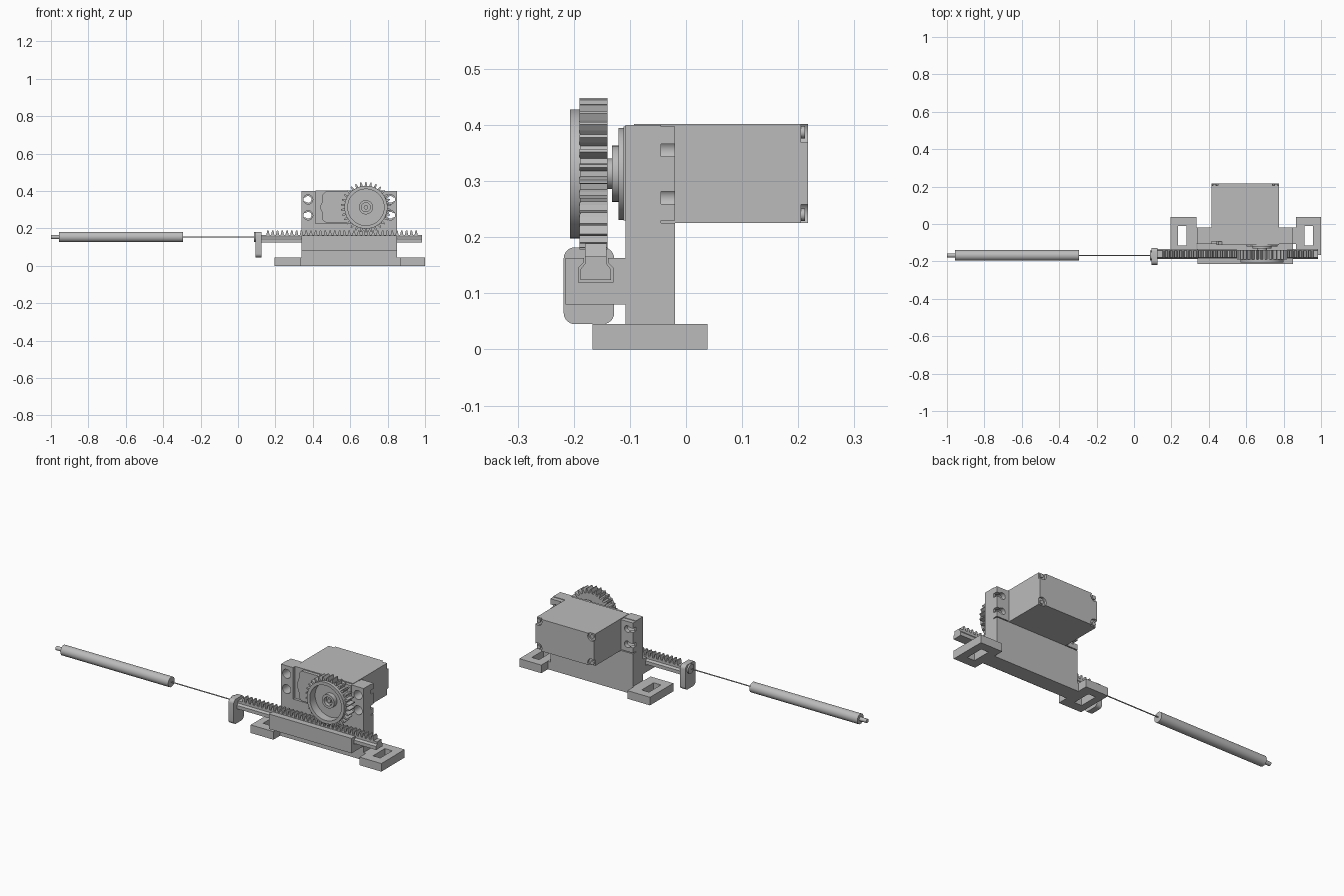
import bpy, bmesh, math
from mathutils import Vector

if "Cube" in bpy.data.objects:
    bpy.data.objects.remove(bpy.data.objects["Cube"])

grey = bpy.data.materials.new("plain grey")
grey.use_nodes = True
grey.diffuse_color = (0.5, 0.5, 0.5, 1)
grey.node_tree.nodes["Principled BSDF"].inputs["Base Color"].default_value = (0.5, 0.5, 0.5, 1)


def prism(name, points, axis, start, end):
    """Extrude a closed outline along x (points are y, z) or y (points are x, z)."""
    def place(p, t):
        return Vector((t, p[0], p[1]) if axis == "x" else (p[0], t, p[1]))
    bm = bmesh.new()
    face = bm.faces.new([bm.verts.new(place(p, start)) for p in points])
    out = bmesh.ops.extrude_face_region(bm, geom=[face])
    moved = [v for v in out["geom"] if isinstance(v, bmesh.types.BMVert)]
    bmesh.ops.translate(bm, verts=moved, vec=place((0, 0), end - start))
    bmesh.ops.recalc_face_normals(bm, faces=bm.faces)
    mesh = bpy.data.meshes.new(name)
    bm.to_mesh(mesh)
    bm.free()
    mesh.materials.append(grey)
    obj = bpy.data.objects.new(name, mesh)
    bpy.context.collection.objects.link(obj)
    return obj


def box(name, x, y, z):
    return prism(name, [(x[0], z[0]), (x[1], z[0]), (x[1], z[1]), (x[0], z[1])], "y", *y)


def arc(cx, cz, r, a, b, n):
    return [(cx + r * math.cos(math.radians(a + (b - a) * i / n)),
             cz + r * math.sin(math.radians(a + (b - a) * i / n))) for i in range(n + 1)]


def cylinder(name, centre, r, axis, start, end, n=40):
    obj = prism(name, arc(*centre, r, 0, 360, n)[:-1], axis, start, end)
    smooth(obj)
    return obj


def smooth(obj):
    bpy.ops.object.select_all(action="DESELECT")
    obj.select_set(True)
    bpy.context.view_layer.objects.active = obj
    bpy.ops.object.shade_smooth_by_angle(angle=math.radians(30))


def cut(obj, cutters):
    bpy.context.view_layer.objects.active = obj
    for c in cutters:
        c.hide_render = True
        mod = obj.modifiers.new("cut", "BOOLEAN")
        mod.operation, mod.solver, mod.object = "DIFFERENCE", "EXACT", c
        bpy.ops.object.modifier_apply(modifier=mod.name)
        bpy.data.objects.remove(c)


SCREW_Z = (0.27, 0.355)
GEAR = (0.684, 0.313)
ROD = (-0.168, 0.154)

# Slotted mounting feet
for side, x0, x1, s0 in (("right", 0.195, 0.335, 0.235), ("left", 0.865, 1.0, 0.912)):
    foot = box(side + "_foot", (x0, x1), (-0.167, 0.038), (0, 0.045))
    cut(foot, [box("slot", (s0, s0 + 0.045), (-0.115, -0.01), (-0.1, 0.1))])
box("base_strip", (0.33, 0.87), (-0.108, -0.02), (0, 0.044))

# Upright bracket with pillars beside the motor
box("bracket_wall", (0.34, 0.85), (-0.108, -0.02), (0, 0.225))
for side, x0, x1, hx in (("right", 0.34, 0.415, 0.375), ("left", 0.775, 0.85, 0.815)):
    pillar = box(side + "_pillar", (x0, x1), (-0.108, -0.045), (0.225, 0.4))
    cut(pillar, [cylinder("hole", (hx, z), 0.025, "y", -0.2, 0.1, 24) for z in SCREW_Z])
    smooth(pillar)

    # Motor mounting ears, with screw holes open to the outer edge
    ear = box(side + "_motor_ear", (x0, x1), (-0.045, -0.02), (0.23, 0.397))
    edge = (0.3, hx) if side == "right" else (hx, 0.9)
    for z in SCREW_Z:
        cut(ear, [cylinder("hole", (hx, z), 0.018, "y", -0.2, 0.1, 24),
                  box("slit", edge, (-0.2, 0.1), (z - 0.011, z + 0.011))])
    smooth(ear)

# Motor body with corner screw recesses
motor = box("motor_body", (0.415, 0.775), (-0.093, 0.217), (0.225, 0.402))
corners = [(x, z) for x in (0.43, 0.76) for z in (0.24, 0.387)]
cut(motor, [cylinder("recess", c, 0.024, "y", 0.205, 0.3, 24) for c in corners])
smooth(motor)
for c in corners:
    cylinder("motor_screw", c, 0.011, "y", 0.2, 0.212, 16)

# Motor front cover and stepped output shaft
cover = ([(0.775, 0.23), (0.775, 0.397), (0.47, 0.397), (0.452, 0.38), (0.452, 0.35)]
         + arc(0.475, 0.313, 0.035, 140, 220, 6)
         + [(0.452, 0.275), (0.452, 0.245), (0.47, 0.23)])
prism("motor_cover", cover, "y", -0.111, -0.09)
for name, r, y0, y1 in (("shaft_collar", 0.082, -0.12, -0.108),
                        ("shaft_boss", 0.05, -0.132, -0.118),
                        ("output_shaft", 0.027, -0.145, -0.13)):
    cylinder(name, GEAR, r, "y", y0, y1)

# Toothed pinion with a raised rim, dished face and hub
TEETH = 30
outline = []
for i in range(TEETH):
    for offset, r in ((-0.30, 0.111), (-0.23, 0.122), (-0.1, 0.135),
                      (0.1, 0.135), (0.23, 0.122), (0.30, 0.111)):
        a = math.tau * (i + offset) / TEETH - math.pi / 2
        outline.append((GEAR[0] + r * math.cos(a), GEAR[1] + r * math.sin(a)))
pinion = prism("pinion_gear", outline, "y", -0.19, -0.14)
cut(pinion, [cylinder("dish", GEAR, 0.097, "y", -0.3, -0.16, 48)])
rim = cylinder("gear_rim", GEAR, 0.115, "y", -0.207, -0.188, 48)
cut(rim, [cylinder("bore", GEAR, 0.097, "y", -0.3, 0, 48)])
smooth(rim)
hub = cylinder("gear_hub", GEAR, 0.038, "y", -0.185, -0.155)
cut(hub, [cylinder("bore", GEAR, 0.024, "y", -0.3, -0.165, 24)])
smooth(hub)
cylinder("hub_screw", GEAR, 0.012, "y", -0.178, -0.16, 16)

# Guide rail: a block with a dovetailed channel
guide = [(-0.215, 0.08), (-0.105, 0.08), (-0.105, 0.163), (-0.139, 0.163), (-0.139, 0.155),
         (-0.13, 0.145), (-0.13, 0.119), (-0.192, 0.119), (-0.192, 0.145),
         (-0.182, 0.155), (-0.182, 0.163), (-0.215, 0.163)]
prism("guide_rail", guide, "x", 0.34, 0.85)

# Sliding rack with teeth
rack = [(-0.188, 0.124), (-0.134, 0.124), (-0.134, 0.143), (-0.142, 0.153),
        (-0.142, 0.166), (-0.18, 0.166), (-0.18, 0.153), (-0.188, 0.143)]
prism("rack_bar", rack, "x", 0.12, 0.983)
pitch = math.tau * 0.122 / TEETH
first = GEAR[0] + pitch / 2 - 22 * pitch
for i in range(34):
    x = first + i * pitch
    if 0.135 < x < 0.976:
        tooth = [(x - 0.0085, 0.165), (x + 0.0085, 0.165), (x + 0.0035, 0.189), (x - 0.0035, 0.189)]
        prism("rack_tooth", tooth, "y", -0.18, -0.142)

# Rounded end stop with a boss for the wire
stop = []
for cy, cz, a in ((-0.148, 0.162, 0), (-0.198, 0.162, 90), (-0.198, 0.065, 180), (-0.148, 0.065, 270)):
    stop += arc(cy, cz, 0.02, a, a + 90, 6)
smooth(prism("end_stop", stop, "x", 0.094, 0.126))
cylinder("wire_boss", ROD, 0.026, "x", 0.085, 0.096)

# Push wire, sleeve and tip
cylinder("push_wire", ROD, 0.003, "x", -0.3, 0.09, 12)
cylinder("sleeve", ROD, 0.028, "x", -0.957, -0.293)
cylinder("sleeve_tip", ROD, 0.011, "x", -1.0, -0.95, 20)
